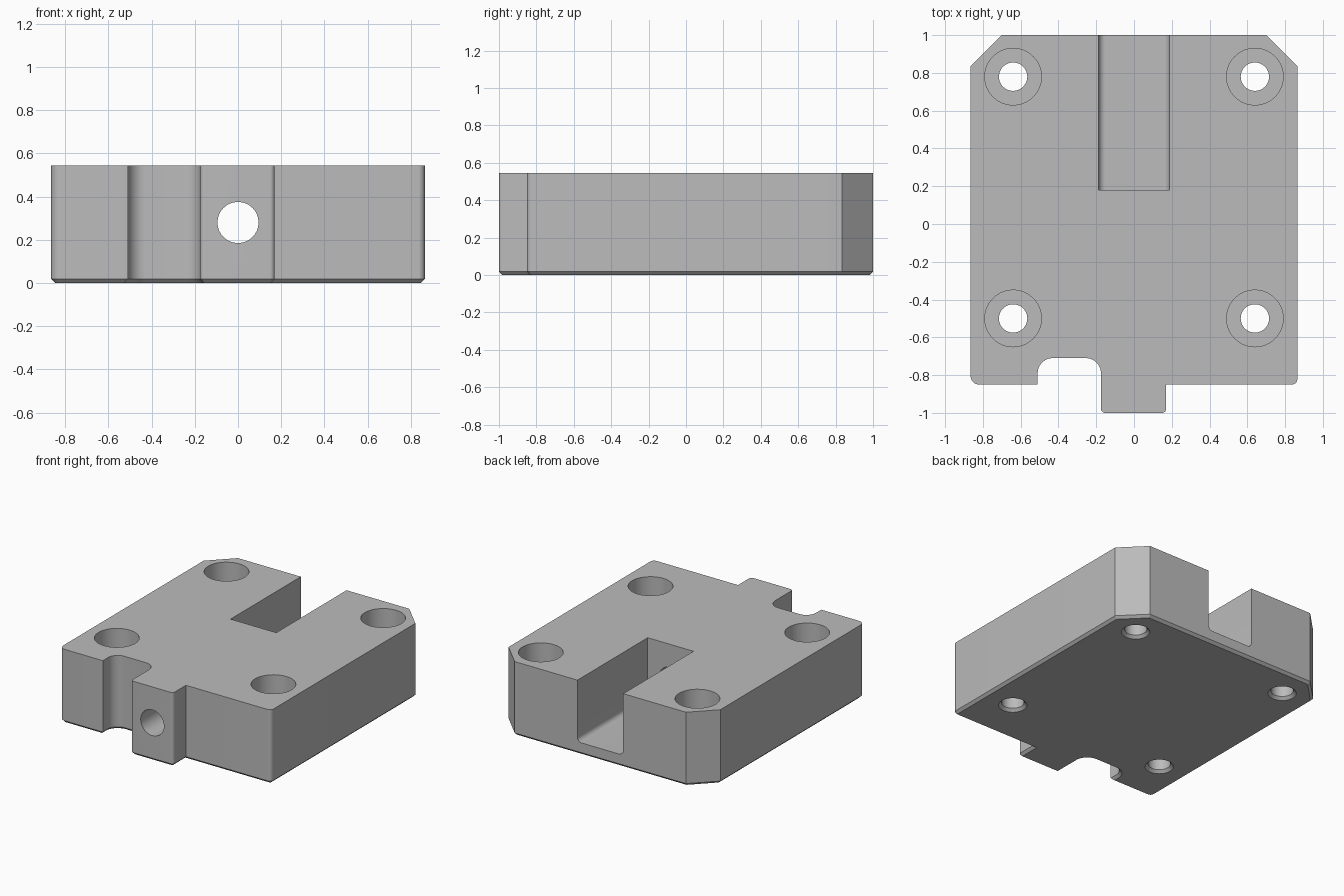
import bpy, bmesh, math
from mathutils import Vector

HEIGHT = 0.545
CHAMFER = 0.018

if "Cube" in bpy.data.objects:
    bpy.data.objects.remove(bpy.data.objects["Cube"], do_unlink=True)

grey = bpy.data.materials.new("plain_grey")
grey.use_nodes = True
grey.diffuse_color = (0.5, 0.5, 0.5, 1)
grey.node_tree.nodes["Principled BSDF"].inputs["Base Color"].default_value = (0.5, 0.5, 0.5, 1)


def filleted(corners, steps=10):
    """Outline from (x, y, radius) corners, each rounded by its radius."""
    points = []
    for i, (x, y, radius) in enumerate(corners):
        here = Vector((x, y))
        if not radius:
            points.append(here)
            continue
        before = (Vector(corners[i - 1][:2]) - here).normalized()
        after = (Vector(corners[(i + 1) % len(corners)][:2]) - here).normalized()
        # All rounded corners are square, so the centre is the sum of both offsets
        centre = here + (before + after) * radius
        for s in range(steps + 1):
            a = s / steps * math.pi / 2
            points.append(centre - after * radius * math.cos(a) - before * radius * math.sin(a))
    return points


def make_object(name, bm):
    bmesh.ops.recalc_face_normals(bm, faces=bm.faces)
    mesh = bpy.data.meshes.new(name)
    bm.to_mesh(mesh)
    bm.free()
    mesh.materials.append(grey)
    obj = bpy.data.objects.new(name, mesh)
    bpy.context.collection.objects.link(obj)
    return obj


def prism(name, points, direction, bottom_chamfer=0):
    bm = bmesh.new()
    base = bm.faces.new([bm.verts.new(p) for p in points])
    top = bmesh.ops.extrude_face_region(bm, geom=[base], use_keep_orig=True)
    bmesh.ops.translate(bm, vec=direction, verts=[v for v in top["geom"] if isinstance(v, bmesh.types.BMVert)])
    if bottom_chamfer:
        rim = [e for e in bm.edges if all(abs(v.co.z) < 1e-5 for v in e.verts)]
        bmesh.ops.bevel(bm, geom=rim, offset=bottom_chamfer, segments=1, affect='EDGES')
    return make_object(name, bm)


def lathe(name, profile, location, sides=64):
    """Closed solid of revolution about z from (radius, z) points."""
    bm = bmesh.new()
    rings = [[bm.verts.new((r * math.cos(math.tau * i / sides), r * math.sin(math.tau * i / sides), z))
              for i in range(sides)] for r, z in profile]
    for low, high in zip(rings, rings[1:]):
        for i in range(sides):
            j = (i + 1) % sides
            bm.faces.new((low[i], low[j], high[j], high[i]))
    bm.faces.new(rings[0])
    bm.faces.new(rings[-1])
    obj = make_object(name, bm)
    obj.location = location
    return obj


# Block with chamfered rear corners, front notch and front tab
outline = filleted([
    (-0.865, -0.85, 0.045), (-0.51, -0.85, 0), (-0.51, -0.71, 0.08),
    (-0.175, -0.71, 0.08), (-0.175, -1, 0.022), (0.17, -1, 0.022),
    (0.17, -0.85, 0), (0.865, -0.85, 0.03), (0.865, 0.835, 0),
    (0.70, 1, 0), (-0.70, 1, 0), (-0.865, 0.835, 0)])
block = prism("mounting_block", [(p.x, p.y, 0) for p in outline], (0, 0, HEIGHT), CHAMFER)

# Rear slot with rounded floor edges
slot = filleted([(-0.187, 0.09, 0.035), (0.187, 0.09, 0.035), (0.187, 0.8, 0), (-0.187, 0.8, 0)])
cutters = [prism("slot_cutter", [(p.x, 0.18, p.y) for p in slot], (0, 1, 0))]

# Bore from the tab into the slot
bore = lathe("bore_cutter", [(0.095, -0.1), (0.095, 1.4)], (0, -1, 0.28))
bore.rotation_euler.x = -math.pi / 2
cutters.append(bore)

# Counterbored screw holes, countersunk underneath
screw_profile = [(0.115, -0.02), (0.075, 0.02), (0.075, 0.2), (0.15, 0.2), (0.15, 0.7)]
for x in (-0.64, 0.64):
    for y in (-0.50, 0.78):
        cutters.append(lathe("screw_hole_cutter", screw_profile, (x, y, 0)))

# Cut every opening, then drop the cutters
bpy.context.view_layer.objects.active = block
for cutter in cutters:
    cut = block.modifiers.new("cut", 'BOOLEAN')
    cut.operation = 'DIFFERENCE'
    cut.solver = 'EXACT'
    cut.object = cutter
    bpy.context.view_layer.update()
    bpy.ops.object.modifier_apply(modifier=cut.name)
    bpy.data.objects.remove(cutter, do_unlink=True)

bpy.ops.object.select_all(action='DESELECT')
block.select_set(True)
bpy.ops.object.shade_smooth_by_angle(angle=math.radians(30))
